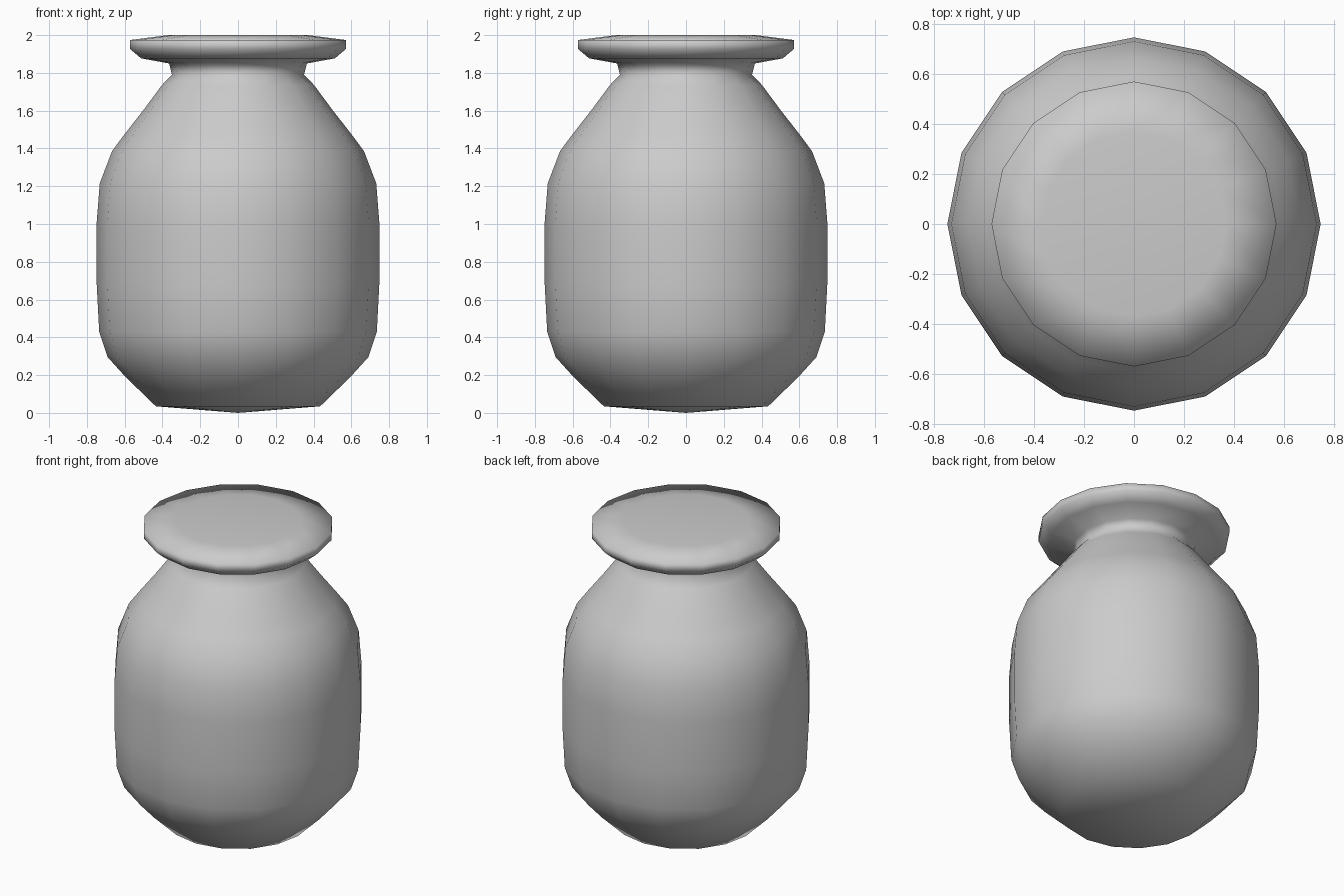
import bpy, bmesh, math
from mathutils import Vector

if "Cube" in bpy.data.objects:
    bpy.data.objects.remove(bpy.data.objects["Cube"])

SIDES = 16


def lathe(name, profile):
    """Spin a (radius, height) profile around z, closing on the axis."""
    bm = bmesh.new()
    verts = [bm.verts.new((r, 0, z)) for r, z in profile]
    edges = [bm.edges.new(pair) for pair in zip(verts, verts[1:])]
    bmesh.ops.spin(bm, geom=verts + edges, cent=Vector(), axis=(0, 0, 1),
                   angle=math.tau, steps=SIDES, use_duplicate=False)
    bmesh.ops.remove_doubles(bm, verts=bm.verts, dist=0.001)
    bmesh.ops.recalc_face_normals(bm, faces=bm.faces)
    for f in bm.faces:
        f.smooth = True
    mesh = bpy.data.meshes.new(name)
    bm.to_mesh(mesh)
    bm.free()
    obj = bpy.data.objects.new(name, mesh)
    bpy.context.collection.objects.link(obj)
    return obj


# Foot, rounded belly, sloping shoulder and narrow neck
body = [(0, 0), (0.435, 0.035), (0.595, 0.19), (0.69, 0.295), (0.735, 0.43),
        (0.748, 0.68), (0.748, 1.01), (0.732, 1.215), (0.667, 1.386),
        (0.593, 1.485), (0.503, 1.60), (0.403, 1.735), (0.35, 1.79),
        (0.365, 1.85)]

# Flared, closed rim that flows out of the neck
rim = [(0.513, 1.877), (0.571, 1.926), (0.571, 1.974), (0.37, 2.0), (0, 2.0)]

lathe("jar", body + rim)
